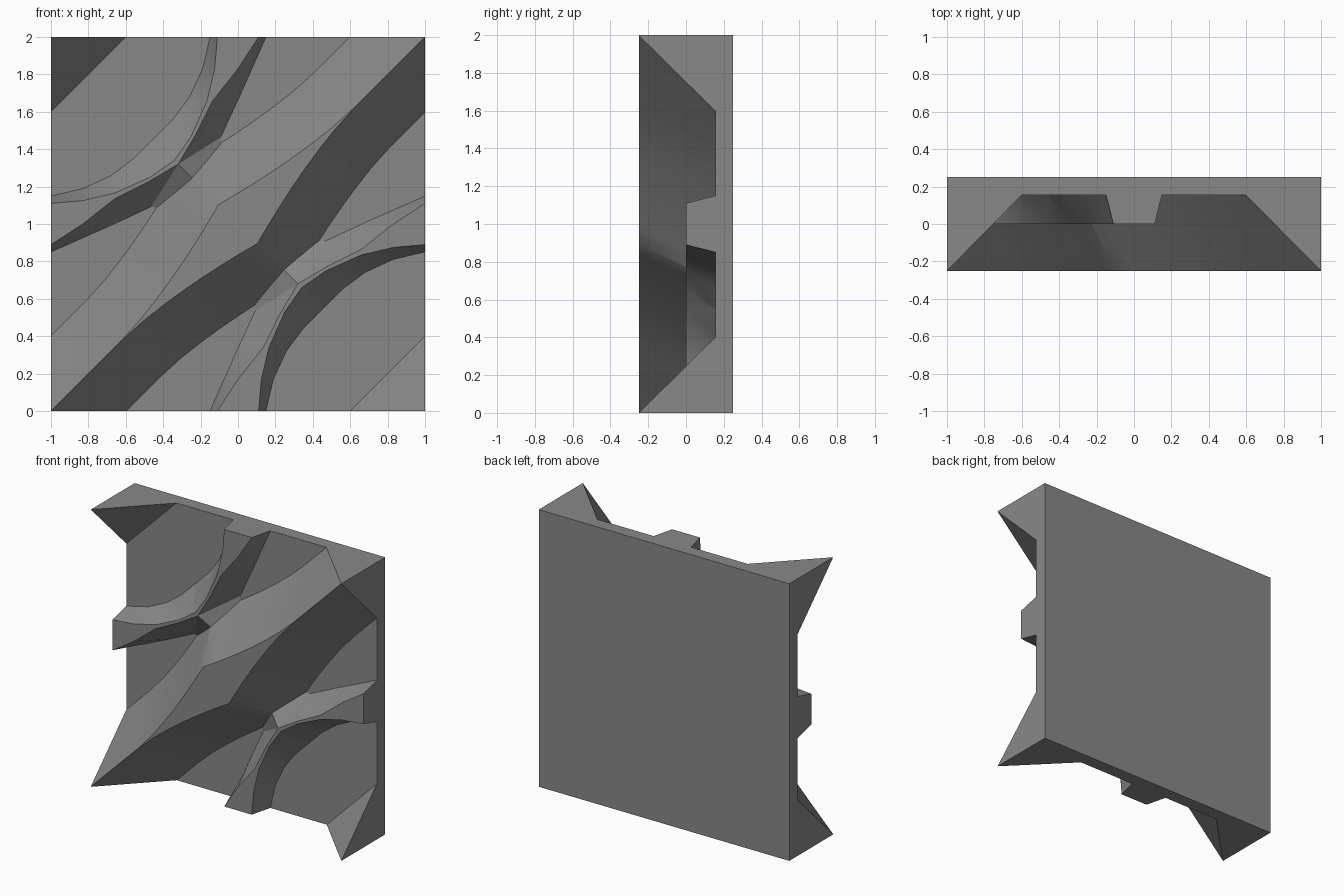
import bpy, bmesh, math

if "Cube" in bpy.data.objects:
    bpy.data.objects.remove(bpy.data.objects["Cube"])

R2 = math.sqrt(2)
FLOOR, DEEP, PEAK = 0.155, 0.2, -0.25
SLOPE = 0.283 / 0.405          # run per unit of depth on the big slopes


def diag(u, v, y):
    """u runs along the rising diagonal, v across it toward upper left."""
    return ((u - v) / R2, y, 1 + (u + v) / R2)


def loft(name, rings):
    bm = bmesh.new()
    rows = [[bm.verts.new(p) for p in ring] for ring in rings]
    n = len(rows[0])
    for a, b in zip(rows, rows[1:]):
        for i in range(n):
            j = (i + 1) % n
            bm.faces.new((a[i], a[j], b[j], b[i]))
    bm.faces.new(rows[0])
    bm.faces.new(rows[-1][::-1])
    bmesh.ops.triangulate(bm, faces=bm.faces[:])
    bmesh.ops.recalc_face_normals(bm, faces=bm.faces[:])
    me = bpy.data.meshes.new(name)
    bm.to_mesh(me)
    bm.free()
    ob = bpy.data.objects.new(name, me)
    bpy.context.collection.objects.link(ob)
    return ob


def box(name, r, y0, y1):
    return loft(name, [[(-r, y, 1 - r), (r, y, 1 - r), (r, y, 1 + r), (-r, y, 1 + r)]
                       for y in (y0, y1)])


# main diagonal ridge: flat crest swelling at the middle
def ridge_ring(u):
    w = max(0.147 * max(0, 1 - abs(u) / 0.87) ** 1.6, 0.001)
    b = w + SLOPE * (DEEP - PEAK)
    return [diag(u, -b, DEEP), diag(u, -w, PEAK), diag(u, w, PEAK), diag(u, b, DEEP)]


us = [0, 0.11, 0.22, 0.33, 0.45, 0.58, 0.72, 0.87, 1.9]
ridge = loft("main_ridge", [ridge_ring(u) for u in [-u for u in us[:0:-1]] + us])


# corner peaks: slopes rising to the two other corners
def corner(name, s):
    v0, v1 = R2 - SLOPE * (DEEP - PEAK), 1.55
    y1 = PEAK - (v1 - R2) / SLOPE
    return loft(name, [[diag(u, s * v0, DEEP), diag(u, s * v1, y1), diag(u, s * v1, DEEP)]
                       for u in (-0.9, 0.9)])


# curved low ridges: outer foot, outer top, inner top, inner foot (x, z) per station
half = [
    ((-0.13, 2.1), (-0.10, 2.1), (0.175, 2.1), (0.195, 2.1)),
    ((-0.15, 2.0), (-0.11, 2.0), (0.11, 2.0), (0.15, 2.0)),
    ((-0.19, 1.83), (-0.125, 1.83), (0.0, 1.83), (0.075, 1.83)),
    ((-0.26, 1.68), (-0.165, 1.66), (-0.135, 1.66), (0.0, 1.66)),
    ((-0.35, 1.56), (-0.25, 1.47), (-0.225, 1.48), (-0.09, 1.465)),
    ((-0.455, 1.455), (-0.34, 1.34), (-0.32, 1.32), (-0.07, 1.07)),
]


def arc(name, turn):
    rings = []
    stations = half + [tuple((1 - z, 1 - x) for x, z in st) for st in half[-2::-1]]
    for k, (a, b, c, d) in enumerate(stations):
        foot = 0.12 if k == len(half) - 1 else FLOOR + 0.002
        ring = [(a, DEEP), (a, FLOOR + 0.002), (b, 0), (c, 0), (d, foot), (d, DEEP)]
        rings.append([(-x, y, 2 - z) if turn else (x, y, z) for (x, z), y in ring])
    return loft(name, rings)


parts = [ridge, corner("corner_peak_a", 1), corner("corner_peak_b", -1),
         arc("curved_ridge_a", False), arc("curved_ridge_b", True)]

# back slab, joined with the ridges and trimmed to a square tile
tile = box("relief_tile", 1.3, FLOOR, 0.35)
trim = box("trim_box", 1.0, -1.0, 0.25)
for ob in parts + [trim]:
    m = tile.modifiers.new(ob.name, 'BOOLEAN')
    m.operation = 'INTERSECT' if ob is trim else 'UNION'
    m.solver = 'EXACT'
    m.object = ob
    ob.hide_render = True
bpy.context.view_layer.update()
dg = bpy.context.evaluated_depsgraph_get()
mesh = bpy.data.meshes.new_from_object(tile.evaluated_get(dg))
tile.modifiers.clear()
tile.data = mesh
for ob in parts + [trim]:
    bpy.data.objects.remove(ob)

# single stone grey
mat = bpy.data.materials.new("stone_grey")
mat.diffuse_color = (0.25, 0.25, 0.25, 1)
mat.use_nodes = True
mat.node_tree.nodes["Principled BSDF"].inputs["Base Color"].default_value = mat.diffuse_color
mesh.materials.clear()
mesh.materials.append(mat)
bpy.context.view_layer.objects.active = tile
tile.select_set(True)
bpy.ops.object.shade_smooth_by_angle(angle=math.radians(25))
